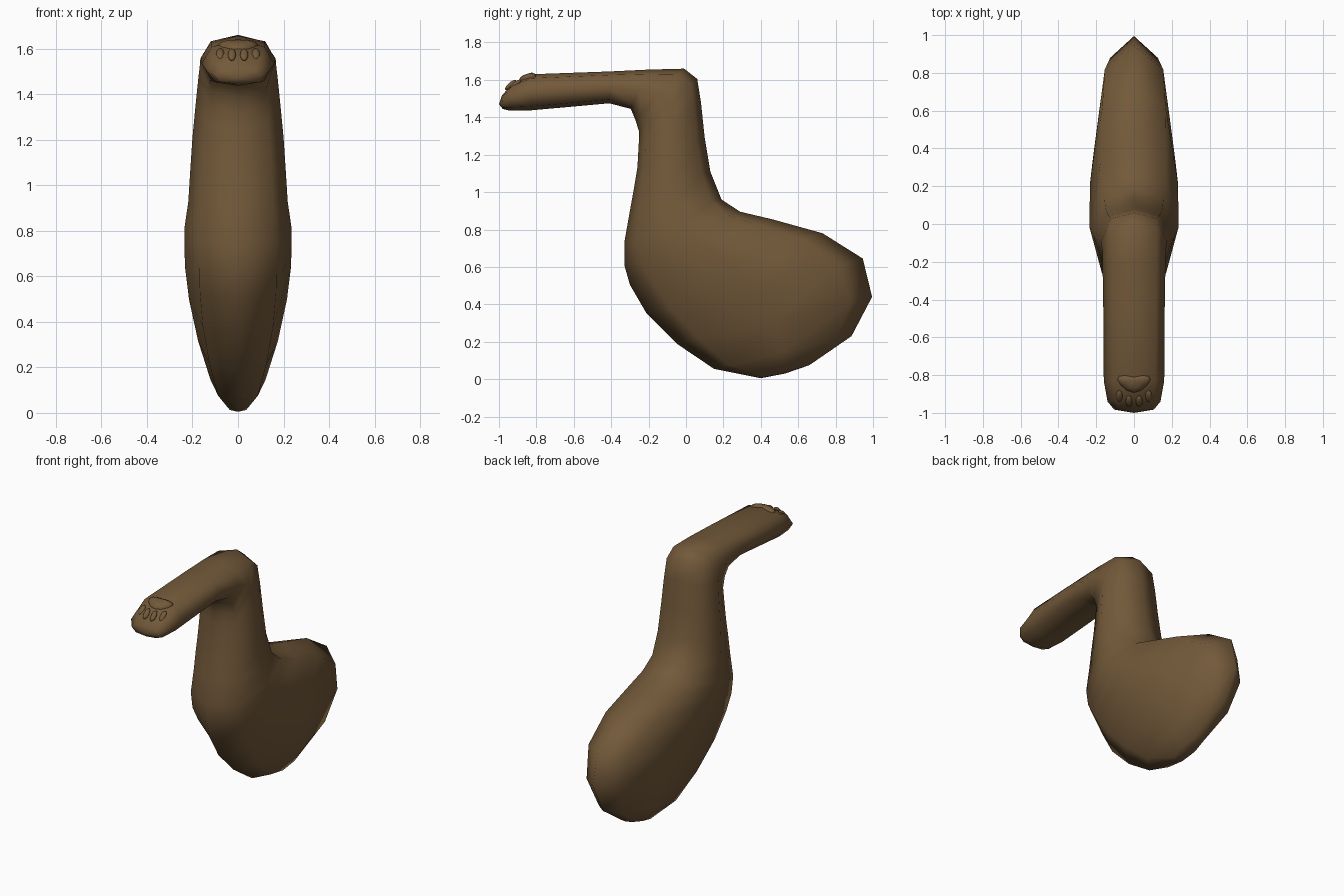
import bpy, bmesh, math
from mathutils import Vector, Matrix

cube = bpy.data.objects.get("Cube")
if cube:
    bpy.data.objects.remove(cube, do_unlink=True)

brown = bpy.data.materials.new("brown fur")
brown.use_nodes = True
colour = (0.17, 0.1, 0.042, 1)
brown.diffuse_color = colour
bsdf = brown.node_tree.nodes["Principled BSDF"]
bsdf.inputs["Base Color"].default_value = colour
bsdf.inputs["Roughness"].default_value = 0.8


def finish(bm, name):
    bmesh.ops.recalc_face_normals(bm, faces=bm.faces[:])
    for f in bm.faces:
        f.smooth = True
    mesh = bpy.data.meshes.new(name)
    bm.to_mesh(mesh)
    bm.free()
    mesh.materials.append(brown)
    obj = bpy.data.objects.new(name, mesh)
    bpy.context.collection.objects.link(obj)
    return obj


# Leg sections: outer edge (y, z), inner edge (y, z), half width
sections = [
    (-0.985, 1.515, -0.98, 1.445, 0.105),
    (-0.93, 1.58, -0.95, 1.437, 0.14),
    (-0.83, 1.63, -0.83, 1.437, 0.16),
    (-0.41, 1.645, -0.41, 1.475, 0.163),
    (-0.20, 1.655, -0.295, 1.445, 0.166),
    (-0.01, 1.66, -0.27, 1.385, 0.168),
    (0.06, 1.605, -0.25, 1.32, 0.175),
    (0.08, 1.48, -0.253, 1.25, 0.185),
    (0.10, 1.29, -0.26, 1.13, 0.20),
    (0.13, 1.11, -0.28, 1.01, 0.21),
    (0.19, 0.96, -0.30, 0.90, 0.218),
    (0.29, 0.895, -0.33, 0.73, 0.235),
    (0.46, 0.855, -0.33, 0.61, 0.235),
    (0.73, 0.78, -0.30, 0.505, 0.233),
    (0.945, 0.645, -0.21, 0.35, 0.215),
    (0.995, 0.44, -0.05, 0.19, 0.175),
    (0.885, 0.23, 0.15, 0.055, 0.12),
    (0.66, 0.075, 0.40, 0.005, 0.05),
]
# Squarish eight-sided cross-section
octagon = [(0, 1), (0.72, 0.78), (1, 0), (0.72, -0.78),
           (0, -1), (-0.72, -0.78), (-1, 0), (-0.72, 0.78)]

bm = bmesh.new()
rings = []
for y1, z1, y2, z2, w in sections:
    a, b = Vector((0, y1, z1)), Vector((0, y2, z2))
    mid, half = (a + b) / 2, (a - b) / 2
    rings.append([bm.verts.new(mid + half * v + Vector((u * w, 0, 0)))
                  for u, v in octagon])
for r, s in zip(rings, rings[1:]):
    for i in range(8):
        j = (i + 1) % 8
        bm.faces.new((r[i], r[j], s[j], s[i]))
# Close the paw tip and the underside of the thigh
for ring, tip in ((rings[0], (0, -1.0, 1.47)), (rings[-1], (0, 0.53, 0.03))):
    p = bm.verts.new(tip)
    for i in range(8):
        bm.faces.new((ring[i], ring[(i + 1) % 8], p))
finish(bm, "leg")


# Toe pads: flattened balls lying on the sloping end of the paw
def toe_pad(name, x, y, z, tilt):
    bm = bmesh.new()
    bmesh.ops.create_uvsphere(bm, u_segments=12, v_segments=8, radius=1)
    bmesh.ops.transform(bm, verts=bm.verts, matrix=Matrix.Translation((x, y, z))
                        @ Matrix.Rotation(tilt, 4, 'X')
                        @ Matrix.Diagonal((0.018, 0.038, 0.013, 1)))
    finish(bm, name)


for side, s in (("left", 1), ("right", -1)):
    toe_pad(side + "_inner_toe_pad", s * 0.027, -0.938, 1.573, math.radians(42))
    toe_pad(side + "_outer_toe_pad", s * 0.078, -0.912, 1.576, math.radians(38))

# Main pad: scalloped outline domed up to a smaller top
half = [(0.0, -0.893), (0.04, -0.88), (0.07, -0.852), (0.088, -0.825),
        (0.078, -0.805), (0.045, -0.802), (0.0, -0.808)]
outline = half + [(-x, y) for x, y in half[-2:0:-1]]
bm = bmesh.new()
loops = []
for scale, lift in ((1.0, -0.03), (1.0, 0.0), (0.85, 0.009), (0.5, 0.013)):
    loops.append([bm.verts.new((x * scale, -0.843 + (y + 0.843) * scale,
                                1.626 + lift + 0.4 * min(0, (y + 0.83) * scale)
                                - 1.2 * (x * scale) ** 2))
                  for x, y in outline])
n = len(outline)
for r, s in zip(loops, loops[1:]):
    for i in range(n):
        j = (i + 1) % n
        bm.faces.new((r[i], r[j], s[j], s[i]))
bm.faces.new(loops[0])
bm.faces.new(loops[-1])
finish(bm, "main_pad")
